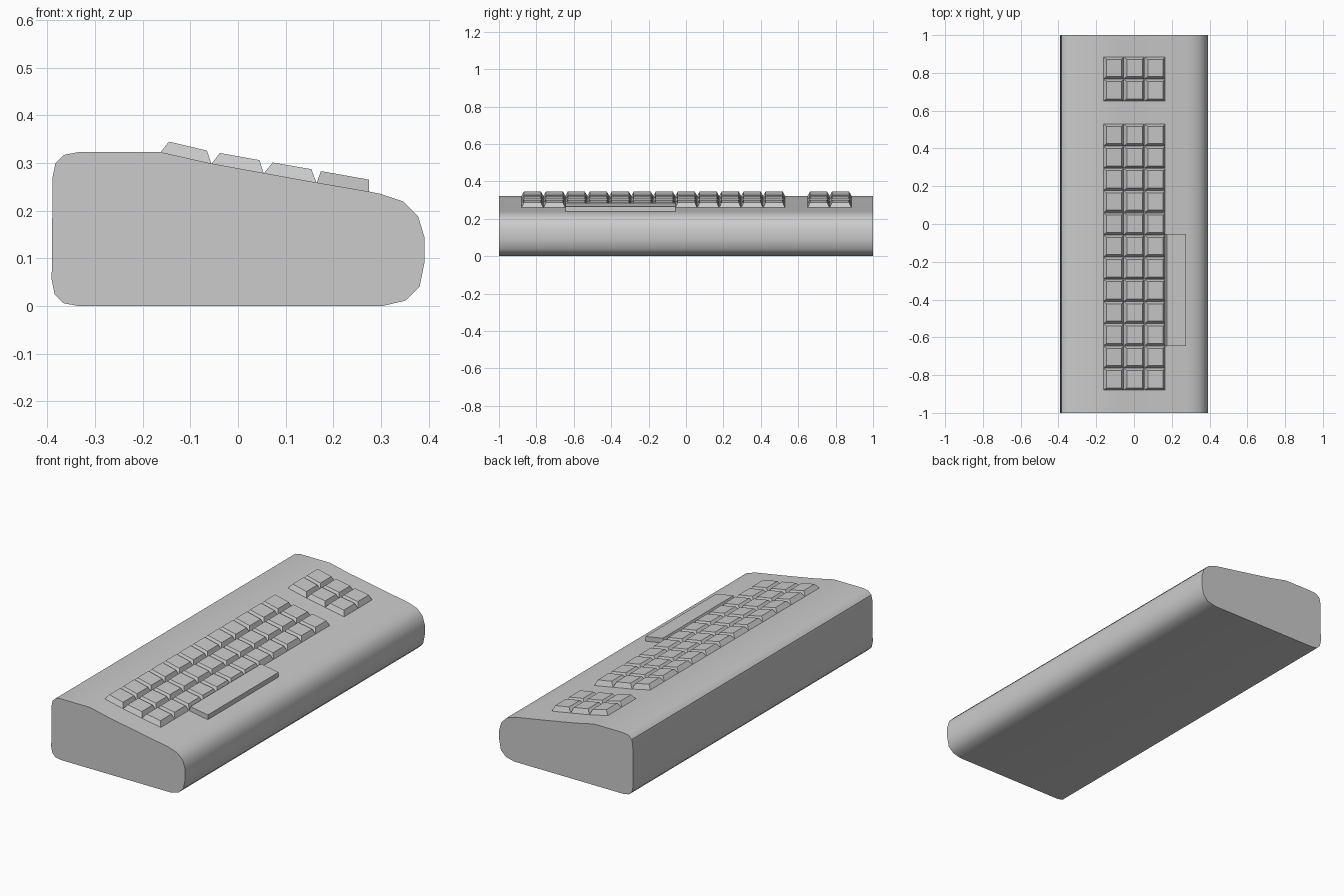
import bpy, bmesh, math

if "Cube" in bpy.data.objects:
    bpy.data.objects.remove(bpy.data.objects["Cube"])


def finish(bm, name):
    bmesh.ops.recalc_face_normals(bm, faces=bm.faces)
    mesh = bpy.data.meshes.new(name)
    bm.to_mesh(mesh)
    bm.free()
    obj = bpy.data.objects.new(name, mesh)
    bpy.context.collection.objects.link(obj)
    return obj


def loft(bm, near, far):
    """Closed solid between two matching rings of points."""
    a = [bm.verts.new(p) for p in near]
    b = [bm.verts.new(p) for p in far]
    bm.faces.new(a)
    bm.faces.new(b[::-1])
    for i in range(len(a)):
        j = (i + 1) % len(a)
        bm.faces.new((a[i], b[i], b[j], a[j]))


def key(bm, base, top, y0, y1, inset):
    """Tapered key cap: base and top are (x, z) edge pairs seen from the side."""
    def ring(edge, lo, hi):
        (xa, za), (xb, zb) = edge
        return [(xa, lo, za), (xb, lo, zb), (xb, hi, zb), (xa, hi, za)]
    loft(bm, ring(base, y0, y1), ring(top, y0 + inset, y1 - inset))


# Wedge case: side profile extruded along its length
profile = [
    (-0.335, 0.0), (-0.367, 0.006), (-0.385, 0.025), (-0.391, 0.055),
    (-0.389, 0.27), (-0.383, 0.30), (-0.365, 0.317), (-0.335, 0.323),
    (-0.163, 0.323), (-0.056, 0.299), (0.054, 0.279), (0.165, 0.259),
    (0.275, 0.240), (0.30, 0.235), (0.347, 0.219), (0.378, 0.188),
    (0.391, 0.145), (0.391, 0.09), (0.381, 0.04), (0.351, 0.011), (0.303, 0.0),
]
bm = bmesh.new()
loft(bm, [(x, -1, z) for x, z in profile], [(x, 1, z) for x, z in profile])
case = finish(bm, "case")
bpy.context.view_layer.objects.active = case
case.select_set(True)
bpy.ops.object.shade_smooth_by_angle(angle=math.radians(35))
case.select_set(False)

# Key rows: base edge and top edge of each
rows = [
    (((-0.163, 0.322), (-0.056, 0.298)), ((-0.145, 0.345), (-0.065, 0.326))),
    (((-0.056, 0.298), (0.054, 0.278)), ((-0.038, 0.321), (0.045, 0.306))),
    (((0.054, 0.278), (0.165, 0.258)), ((0.073, 0.301), (0.154, 0.287))),
]
pitch = 0.1175
for name, start, count in (("main_keys", -0.88, 12), ("function_keys", 0.65, 2)):
    bm = bmesh.new()
    for base, top in rows:
        for i in range(count):
            y = start + i * pitch
            key(bm, base, top, y, y + pitch, 0.013)
    finish(bm, name)

# Space bar
bm = bmesh.new()
key(bm, ((0.165, 0.258), (0.275, 0.239)), ((0.174, 0.283), (0.275, 0.265)),
    -0.645, -0.055, 0.0)
finish(bm, "space_bar")
